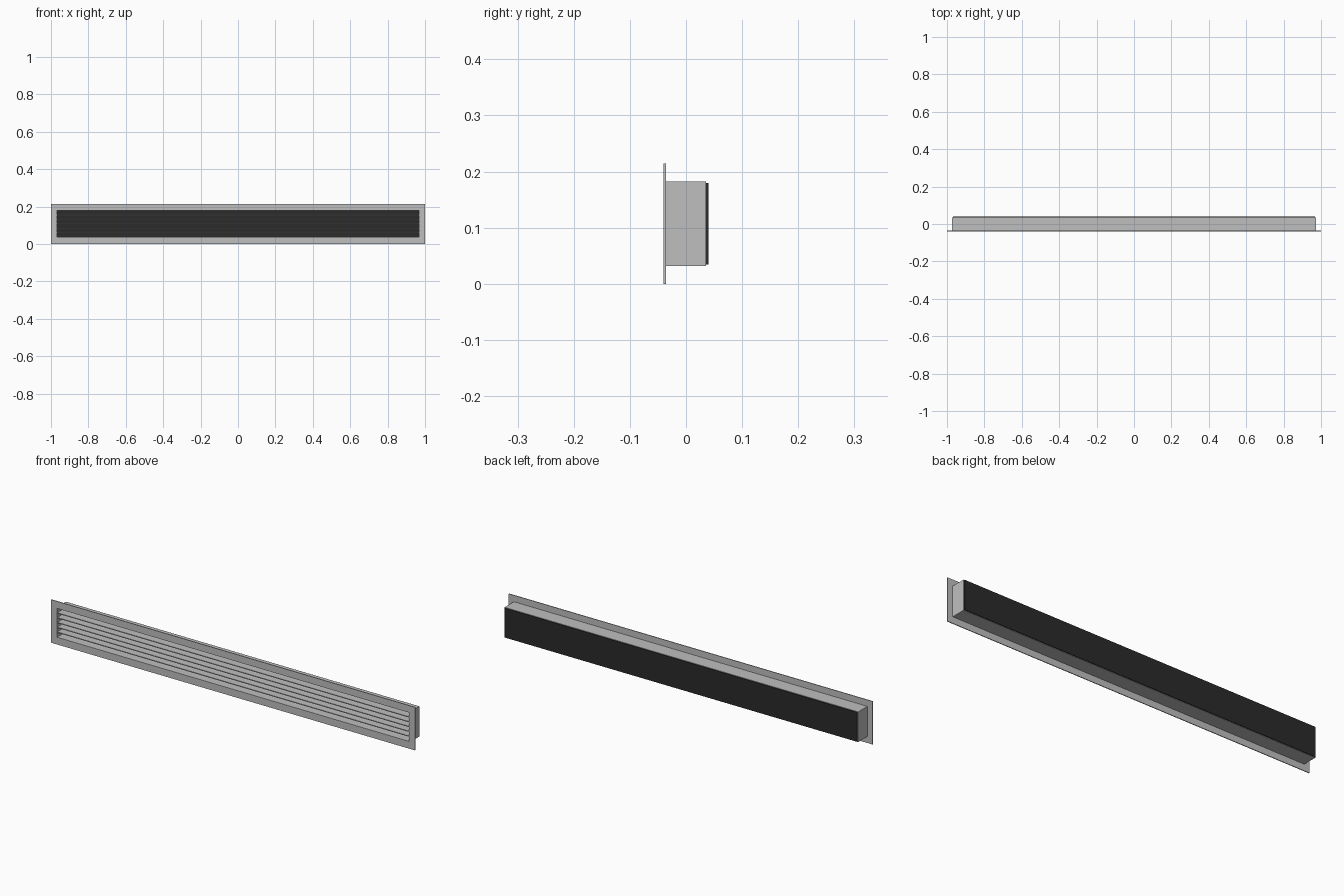
import bpy

if "Cube" in bpy.data.objects:
    bpy.data.objects.remove(bpy.data.objects["Cube"])


def material(name, value):
    m = bpy.data.materials.new(name)
    m.diffuse_color = (value, value, value, 1)
    m.use_nodes = True
    m.node_tree.nodes["Principled BSDF"].inputs["Base Color"].default_value = m.diffuse_color
    return m


GREY = material("light grey metal", 0.52)
DARK = material("dark backing", 0.024)


def make(name, verts, faces, mat):
    me = bpy.data.meshes.new(name)
    me.from_pydata(verts, [], faces)
    me.materials.append(mat)
    ob = bpy.data.objects.new(name, me)
    bpy.context.collection.objects.link(ob)
    return ob


def box(name, hx, y0, y1, z0, z1, mat):
    v = [(x, y, z) for x in (-hx, hx) for y in (y0, y1) for z in (z0, z1)]
    f = [(0, 1, 3, 2), (4, 6, 7, 5), (0, 4, 5, 1), (2, 3, 7, 6), (0, 2, 6, 4), (1, 5, 7, 3)]
    return make(name, v, f, mat)


def frame(name, outer, inner, y0, y1, mat):
    """Rectangular ring: outer and inner are (half width, bottom, top)."""
    v = []
    for y in (y0, y1):
        for hx, zb, zt in (outer, inner):
            v += [(-hx, y, zb), (hx, y, zb), (hx, y, zt), (-hx, y, zt)]
    f = []
    for i in range(4):
        j = (i + 1) % 4
        f += [(i, j, j + 4, i + 4), (i + 8, i + 12, j + 12, j + 8),
              (i, i + 8, j + 8, j), (i + 4, j + 4, j + 12, i + 12)]
    return make(name, v, f, mat)


HOLE = (0.967, 0.036, 0.179)

# wall flange and the duct collar behind it
frame("flange", (1.0, 0.0, 0.214), HOLE, -0.04, -0.036, GREY)
frame("collar", (0.972, 0.032, 0.182), HOLE, -0.036, 0.036, GREY)

# dark panel closing the back
box("back_panel", 0.969, 0.036, 0.04, 0.034, 0.18, DARK)

# horizontal blades across the opening
COUNT = 5
pitch = (HOLE[2] - HOLE[1]) / (COUNT + 1)
for i in range(COUNT):
    z = HOLE[1] + pitch * (i + 1)
    box(f"blade_{i + 1}", HOLE[0], -0.038, 0.03, z - 0.002, z + 0.002, GREY)
